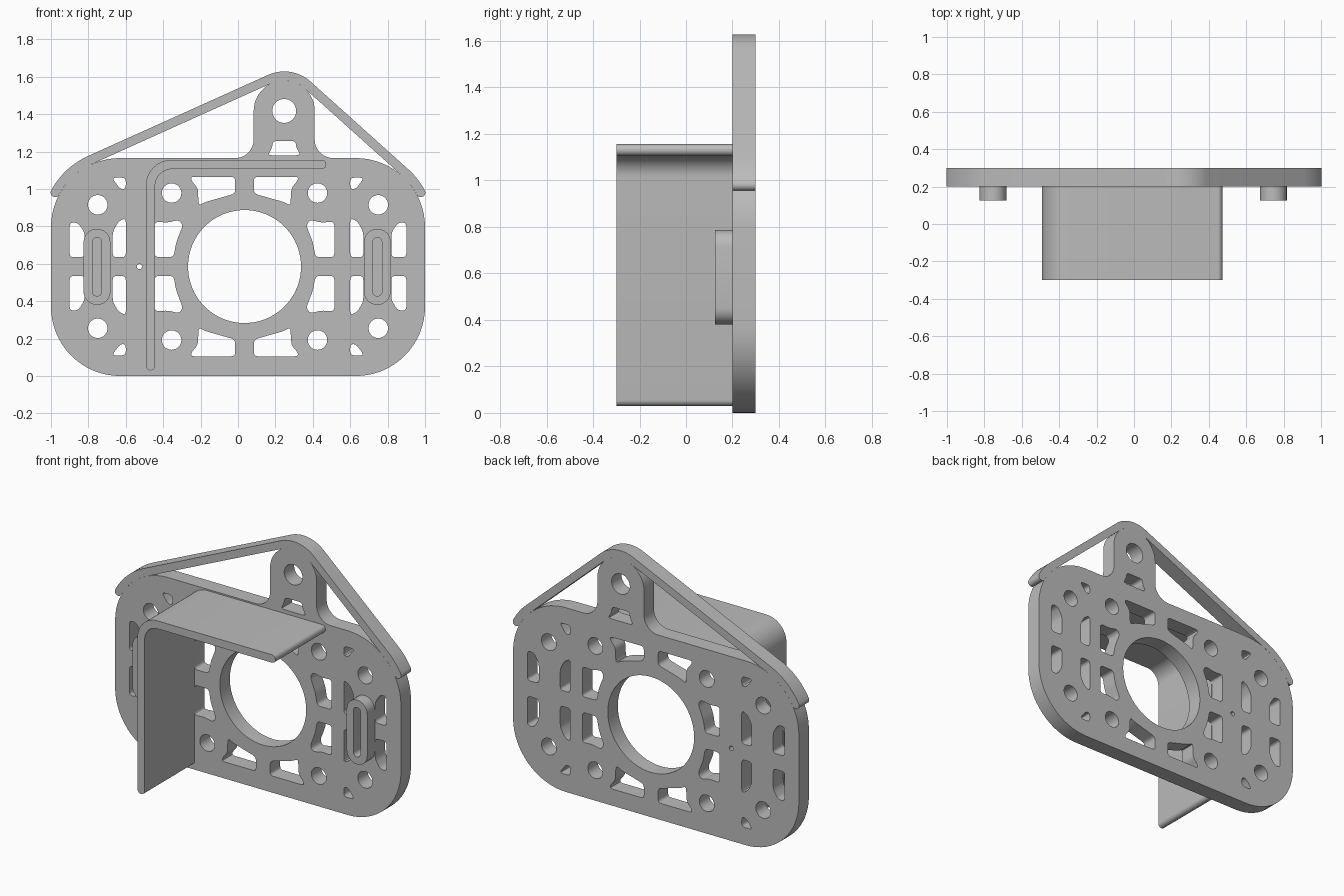
import bpy
import bmesh
from math import sin, cos, pi, radians
from mathutils import Vector, Matrix

cube = bpy.data.objects.get("Cube")
if cube:
    bpy.data.objects.remove(cube)

grey = bpy.data.materials.new("plain grey")
grey.use_nodes = True
tone = (0.5, 0.5, 0.5, 1)
grey.diffuse_color = tone
grey.node_tree.nodes["Principled BSDF"].inputs["Base Color"].default_value = tone

MID = 0.585             # height of the plate's centre line
CORNER = 0.37           # plate corner radius
TAB = (0.247, 1.417)    # hanging tab centre
TAB_R = 0.163


def arc(center, r, start, end, n=16):
    angles = [radians(start + (end - start) * i / n) for i in range(n + 1)]
    return [(center[0] + r * cos(a), center[1] + r * sin(a)) for a in angles]


def circle(center, r, n=40):
    return arc(center, r, 0, 360, n)[:-1]


def rounded(points, r=0.022, n=4):
    """Polygon with softly rounded corners."""
    out = []
    pts = [Vector(p) for p in points]
    for i, p in enumerate(pts):
        a, b = pts[i - 1] - p, pts[(i + 1) % len(pts)] - p
        a = p + a.normalized() * min(r, a.length * 0.45)
        b = p + b.normalized() * min(r, b.length * 0.45)
        for k in range(n + 1):
            t = k / n
            out.append(a * (1 - t) ** 2 + p * 2 * t * (1 - t) + b * t * t)
    return out


def ribbon(path, half):
    """Outline of a band with round ends following a path."""
    pts = [Vector(p) for p in path]
    left, right = [], []
    for i, p in enumerate(pts):
        d = (pts[min(i + 1, len(pts) - 1)] - pts[max(i - 1, 0)]).normalized()
        side = Vector((-d.y, d.x)) * half
        left.append(p + side)
        right.append(p - side)

    def cap(p, edge):
        v = edge - p
        return [p + Matrix.Rotation(-pi * k / 12, 2) @ v for k in range(1, 12)]

    return left + cap(pts[-1], left[-1]) + right[::-1] + cap(pts[0], right[0])


def extrude(name, loops, front, back):
    """Solid from an outline and its holes, drawn in x and z, deep in y."""
    curve = bpy.data.curves.new(name + " outline", "CURVE")
    curve.dimensions = "2D"
    curve.fill_mode = "BOTH"
    curve.extrude = (back - front) / 2
    for loop in loops:
        spline = curve.splines.new("POLY")
        spline.points.add(len(loop) - 1)
        for point, p in zip(spline.points, loop):
            point.co = (p[0], p[1], 0, 1)
        spline.use_cyclic_u = True
    helper = bpy.data.objects.new(name + " helper", curve)
    bpy.context.collection.objects.link(helper)
    graph = bpy.context.evaluated_depsgraph_get()
    mesh = bpy.data.meshes.new_from_object(helper.evaluated_get(graph))
    bpy.data.objects.remove(helper)
    bpy.data.curves.remove(curve)

    # Stand it up, weld the caps and keep the rims sharp
    mesh.transform(Matrix.Translation((0, (front + back) / 2, 0))
                   @ Matrix.Rotation(pi / 2, 4, "X"))
    bm = bmesh.new()
    bm.from_mesh(mesh)
    bmesh.ops.remove_doubles(bm, verts=bm.verts, dist=0.0001)
    bmesh.ops.recalc_face_normals(bm, faces=bm.faces)
    for f in bm.faces:
        f.smooth = True
        f.material_index = 0
    for e in bm.edges:
        e.smooth = e.calc_face_angle(pi) < radians(30)
    bm.to_mesh(mesh)
    bm.free()
    mesh.name = name
    mesh.materials.clear()
    mesh.materials.append(grey)
    obj = bpy.data.objects.new(name, mesh)
    bpy.context.collection.objects.link(obj)
    return obj


def four_way(points, cx):
    """Rounded window repeated in all four quarters of the plate."""
    return [rounded([(cx + sx * x, MID + sz * z) for x, z in points])
            for sx in (-1, 1) for sz in (-1, 1)]


# Plate outline with rounded corners and a hanging tab
low, high, side = CORNER, 2 * MID - CORNER - 0.005, 1 - CORNER
flare, top = 0.1, 2 * MID - 0.005
tab_l, tab_r = TAB[0] - TAB_R, TAB[0] + TAB_R
outline = (arc((-side, low), CORNER, 270, 180)
           + arc((-side, high), CORNER, 180, 90)
           + arc((tab_l - flare, top + flare), flare, 270, 360)
           + arc(TAB, TAB_R, 180, 0, 32)
           + arc((tab_r + flare, top + flare), flare, 180, 270)
           + arc((side, high), CORNER, 90, 0)
           + arc((side, low), CORNER, 0, -90))

# Round holes
INNER = 0.035           # the centre pattern sits slightly to one side
holes = [circle((INNER, MID), 0.302, 80), circle(TAB, 0.064),
         circle((-0.527, MID), 0.014, 20)]
for sx in (-1, 1):
    for sz in (-1, 1):
        holes.append(circle((INNER + sx * 0.39, MID + sz * 0.393), 0.052))
        holes.append(circle((sx * 0.75, MID + sz * 0.33), 0.052))

# Lattice windows
beside_ring = [(.33, .22), (.35, .25), (.41, .235), (.48, .24),
               (.48, .05), (.38, .05), (.365, .13)]
above_ring = [(.05, .39), (.21, .345), (.245, .325), (.25, .42),
              (.285, .46), (.285, .48), (.05, .48)]
slot_inside = [(.6, .26), (.64, .24), (.67, .185), (.67, .05), (.6, .05)]
slot_outside = [(.82, .18), (.855, .235), (.9, .235), (.9, .05), (.82, .05)]
corner_gap = [(.6, .475), (.675, .475), (.63, .415), (.6, .415)]
for window in (beside_ring, above_ring):
    holes += four_way(window, INNER)
for window in (slot_inside, slot_outside, corner_gap):
    holes += four_way(window, 0)
tab_gap = [(-.06, 1.257), (.06, 1.257), (.065, 1.22), (.088, 1.18),
           (-.088, 1.18), (-.065, 1.22)]
holes.append(rounded([(TAB[0] + x, z) for x, z in tab_gap]))
extrude("plate", [outline] + holes, 0.2, 0.3)

# Strap wrapped over both shoulders and the tab
HALF = 0.024
strap = (arc((-side, high), CORNER + HALF, 152, 114)
         + arc(TAB, TAB_R + HALF, 114, 48, 24)
         + arc((side, high), CORNER + HALF, 48, 28))
extrude("strap", [ribbon(strap, HALF)], 0.2, 0.3)

# Bent shelf bracket standing out of the front
BEND = 0.115
bx, bz = -0.468, 1.131
bracket = ([(bx, 0.055)] + arc((bx + BEND, bz - BEND), BEND, 180, 90)
           + [(0.447, bz)])
extrude("angle_bracket", [ribbon(bracket, 0.025)], -0.3, 0.2)

# Raised slotted rings on both sides
for name, x in (("right_slot_ring", -0.754), ("left_slot_ring", 0.745)):
    line = [(x, 0.452), (x, 0.715)]
    extrude(name, [ribbon(line, 0.072), ribbon(line, 0.025)], 0.125, 0.2)
